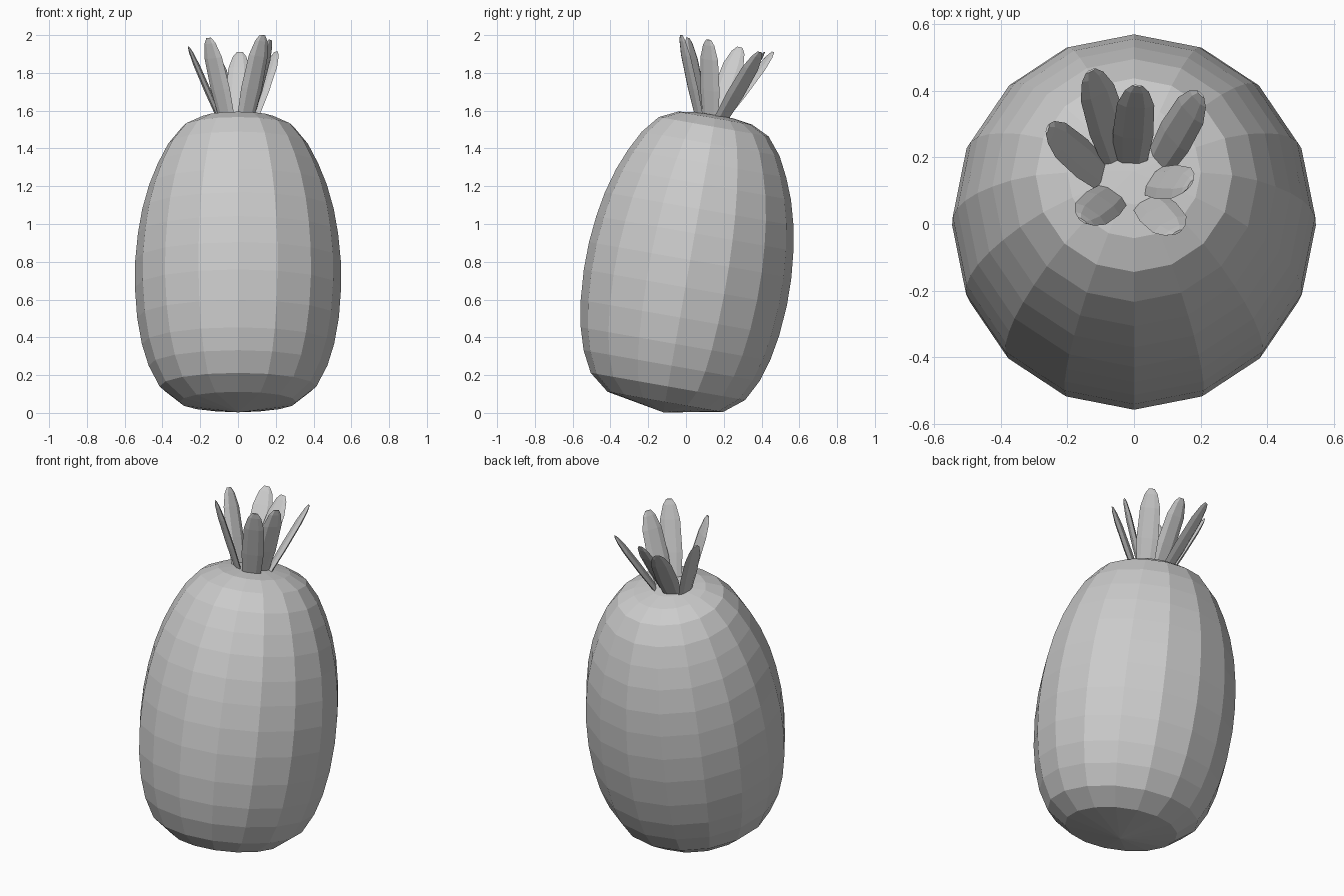
import bpy, math
from mathutils import Vector

if "Cube" in bpy.data.objects:
    bpy.data.objects.remove(bpy.data.objects["Cube"])

grey = bpy.data.materials.new("plain grey")
grey.diffuse_color = (0.6, 0.6, 0.6, 1)
grey.use_nodes = True
grey.node_tree.nodes["Principled BSDF"].inputs["Base Color"].default_value = grey.diffuse_color


def make(name, rings, caps):
    """Skin a stack of equal rings; caps are optional pole points (bottom, top)."""
    n = len(rings[0])
    verts = [v for r in rings for v in r]
    faces = [(k * n + i, k * n + (i + 1) % n, (k + 1) * n + (i + 1) % n, (k + 1) * n + i)
             for k in range(len(rings) - 1) for i in range(n)]
    last = (len(rings) - 1) * n
    if caps:
        verts += list(caps)
        b, t = len(verts) - 2, len(verts) - 1
        faces += [(b, (i + 1) % n, i) for i in range(n)]
        faces += [(t, last + i, last + (i + 1) % n) for i in range(n)]
    else:
        faces += [tuple(reversed(range(n))), tuple(range(last, last + n))]
    me = bpy.data.meshes.new(name)
    me.from_pydata([tuple(v) for v in verts], [], faces)
    me.materials.append(grey)
    ob = bpy.data.objects.new(name, me)
    bpy.context.collection.objects.link(ob)
    return ob


# fruit body: 16-sided lathe leaning backwards by 10 degrees
tilt = math.radians(10)
axis = Vector((0, math.sin(tilt), math.cos(tilt)))
across = Vector((0, math.cos(tilt), -math.sin(tilt)))
side = Vector((1, 0, 0))
foot = Vector((0, -0.12, 0.003))


def centre(z):
    return foot + axis * ((z - foot.z) / axis.z)


# (radius, height of ring centre)
profile = [(0.31, 0.058), (0.415, 0.14), (0.473, 0.25), (0.509, 0.365), (0.534, 0.505),
           (0.546, 0.665), (0.544, 0.81), (0.53, 0.95), (0.507, 1.08), (0.47, 1.21),
           (0.425, 1.32), (0.37, 1.425), (0.295, 1.515), (0.2, 1.56), (0.1, 1.575)]
rings = []
for r, z in profile:
    ring = []
    for i in range(16):
        a = math.tau * i / 16
        ring.append(centre(z) + side * (r * math.cos(a)) + across * (r * math.sin(a)))
    rings.append(ring)
make("fruit_body", rings, (foot, centre(1.578)))

# crown leaves: flattened blades from base (x, y) to tip (x, y, z)
leaves = [((-0.05, 0.20), (-0.13, 0.46, 1.91)),
          ((-0.01, 0.19), (0.01, 0.415, 1.91)),
          ((0.08, 0.19), (0.20, 0.39, 1.91)),
          ((0.055, 0.13), (0.17, 0.12, 1.975)),
          ((0.04, 0.07), (0.13, -0.025, 2.0)),
          ((-0.06, 0.09), (-0.155, 0.01, 1.985)),
          ((-0.10, 0.15), (-0.26, 0.285, 1.935))]
stations = [(0, 0.05), (0.35, 0.061), (0.75, 0.056), (0.93, 0.036), (1, 0.016)]
for k, ((bx, by), tip) in enumerate(leaves):
    base, tip = Vector((bx, by, 1.565)), Vector(tip)
    along = (tip - base).normalized()
    wide = axis.cross(tip - centre(tip.z)).normalized()
    wide = (wide - along * wide.dot(along)).normalized()
    thick = along.cross(wide)
    rings = []
    for t, w in stations:
        c = base.lerp(tip, t)
        rings.append([c + wide * (w * math.cos(math.tau * i / 6))
                      + thick * (0.24 * w * math.sin(math.tau * i / 6)) for i in range(6)])
    make("crown_leaf_%d" % (k + 1), rings, None)
